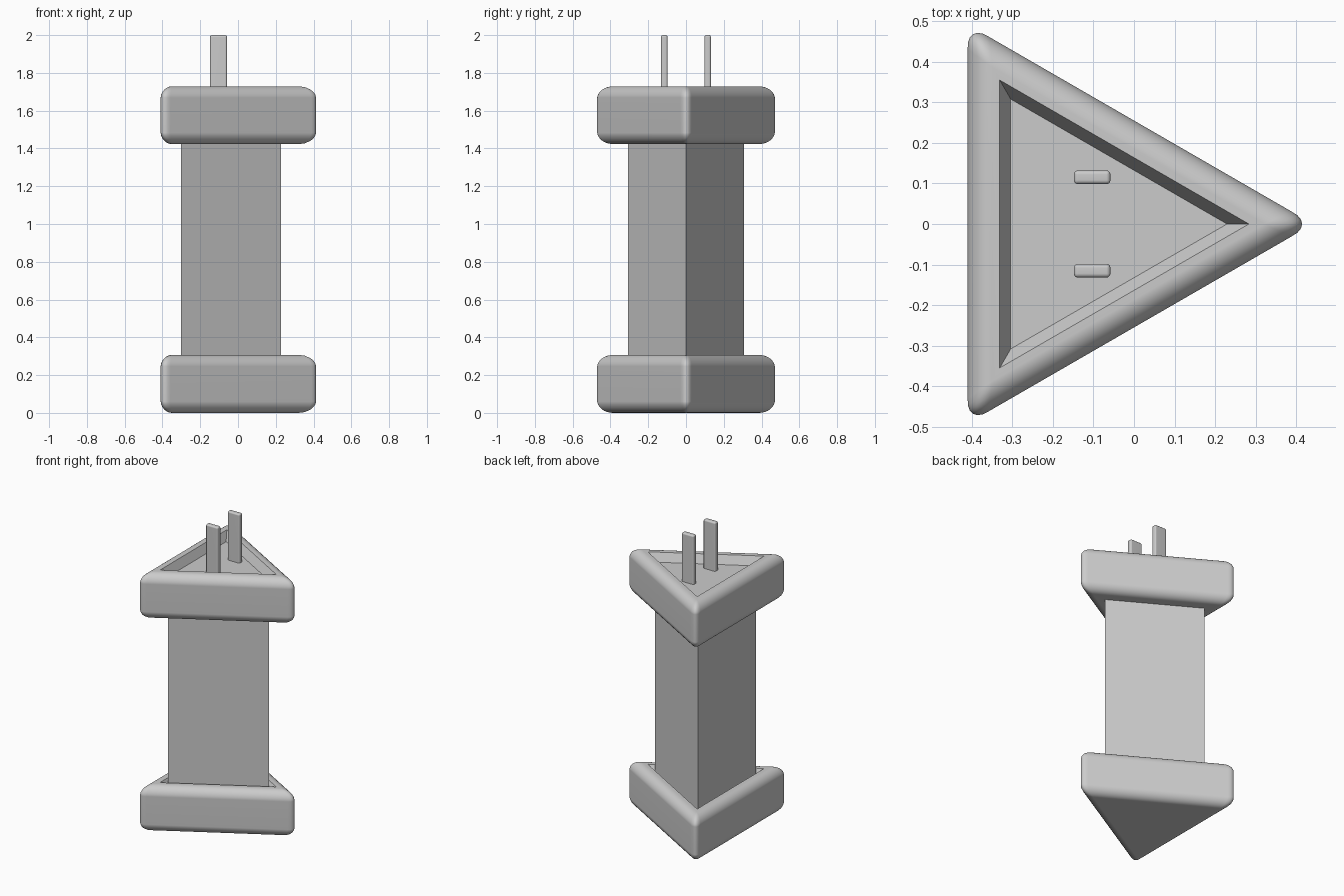
import bpy, bmesh
from math import cos, sin, pi, radians

if "Cube" in bpy.data.objects:
    bpy.data.objects.remove(bpy.data.objects["Cube"])

CX = -0.126  # x of the triangle centre; one corner points to +x


def triangle_prism(bm, radius, z0, z1):
    verts = [bm.verts.new((CX + radius * cos(a), radius * sin(a), z0))
             for a in (0, 2 * pi / 3, 4 * pi / 3)]
    base = bm.faces.new(verts)
    ext = bmesh.ops.extrude_face_region(bm, geom=[base])
    top = [g for g in ext["geom"] if isinstance(g, bmesh.types.BMVert)]
    bmesh.ops.translate(bm, verts=top, vec=(0, 0, z1 - z0))
    bmesh.ops.recalc_face_normals(bm, faces=bm.faces[:])


def finish(bm, name, smooth=False):
    bm.normal_update()
    mesh = bpy.data.meshes.new(name)
    bm.to_mesh(mesh)
    bm.free()
    ob = bpy.data.objects.new(name, mesh)
    bpy.context.collection.objects.link(ob)
    if smooth:
        bpy.ops.object.select_all(action='DESELECT')
        ob.select_set(True)
        bpy.context.view_layer.objects.active = ob
        bpy.ops.object.shade_smooth_by_angle(angle=radians(30))
        ob.modifiers.new("flat_sides", 'WEIGHTED_NORMAL').keep_sharp = True
    return ob


# Rounded triangular end cap with a shallow tapered recess on top
def cap(name, z0, z1):
    bm = bmesh.new()
    triangle_prism(bm, 0.567, z0, z1)
    bmesh.ops.bevel(bm, geom=bm.edges[:], offset=0.06, offset_type='OFFSET',
                    segments=6, profile=0.5, affect='EDGES')
    bm.normal_update()
    top = max((f for f in bm.faces if f.normal.z > 0.99), key=lambda f: f.calc_area())
    bmesh.ops.inset_region(bm, faces=[top], thickness=0.019, use_even_offset=True)
    bmesh.ops.inset_region(bm, faces=[top], thickness=0.027, use_even_offset=True)
    bmesh.ops.translate(bm, verts=top.verts[:], vec=(0, 0, -0.055))
    return finish(bm, name, smooth=True)


cap("bottom_cap", 0.0, 0.307)
cap("top_cap", 1.423, 1.729)

# Straight triangular body between the caps
bm = bmesh.new()
triangle_prism(bm, 0.354, 0.25, 1.43)
finish(bm, "body")

# Two flat contact prongs rising from the top recess
for name, y in (("prong_back", 0.115), ("prong_front", -0.115)):
    bm = bmesh.new()
    bmesh.ops.create_cube(bm, size=1)
    bmesh.ops.scale(bm, verts=bm.verts[:], vec=(0.09, 0.034, 0.36))
    bmesh.ops.translate(bm, verts=bm.verts[:], vec=(-0.103, y, 1.82))
    bmesh.ops.bevel(bm, geom=bm.edges[:], offset=0.01, offset_type='OFFSET',
                    segments=3, profile=0.5, affect='EDGES')
    finish(bm, name, smooth=True)
